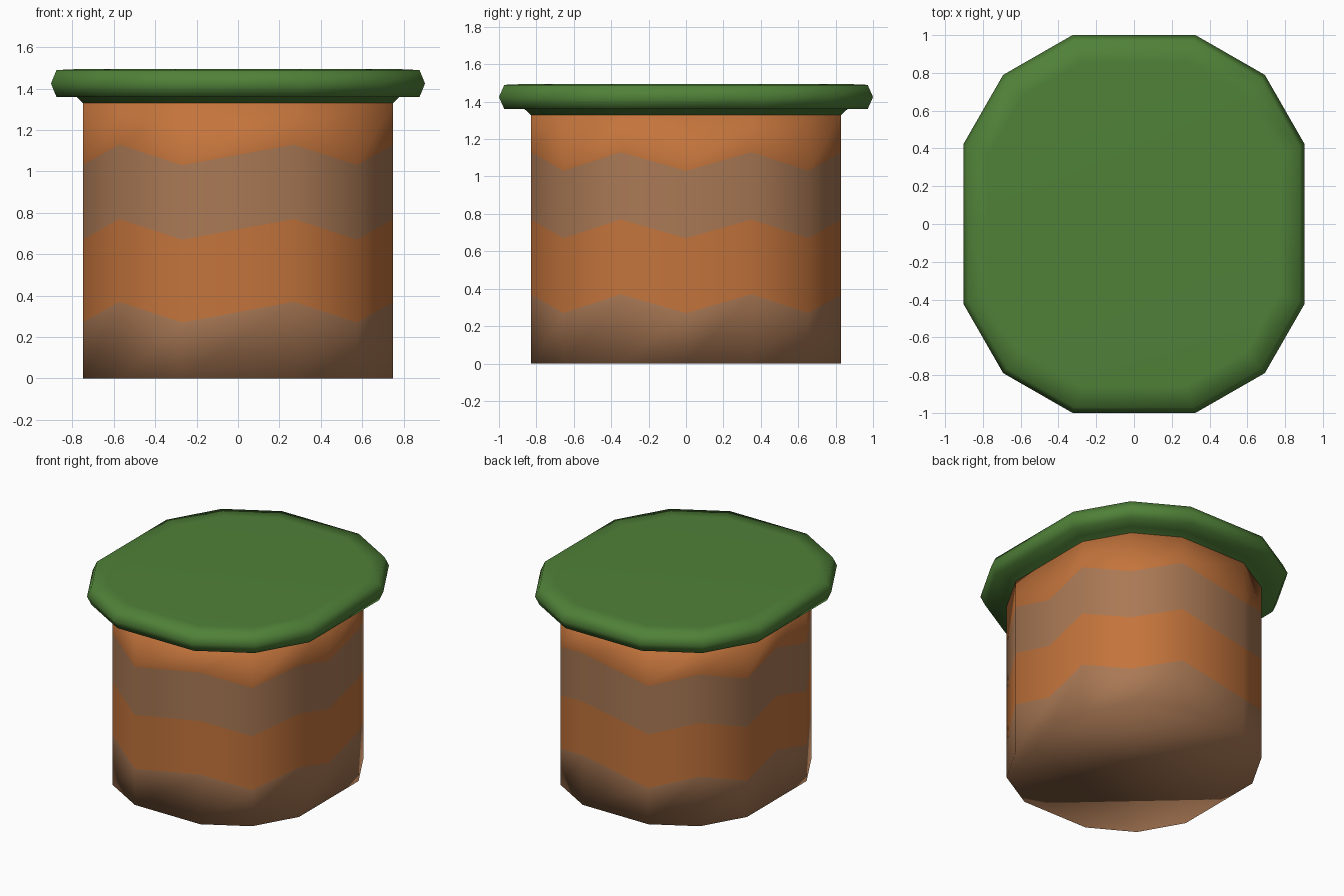
import bpy, bmesh

if "Cube" in bpy.data.objects:
    bpy.data.objects.remove(bpy.data.objects["Cube"])

# 14-sided plan outline: one quarter mirrored to all four, listed counter-clockwise
quarter = [(0.75, 0.35), (0.575, 0.655), (0.27, 0.83)]
half = quarter + [(-x, y) for x, y in reversed(quarter)] + [(-0.75, 0.0)]
OUTLINE = half + [(-x, -y) for x, y in half]
N = len(OUTLINE)


def material(name, rgb):
    mat = bpy.data.materials.new(name)
    mat.diffuse_color = (*rgb, 1)
    mat.use_nodes = True
    mat.node_tree.nodes["Principled BSDF"].inputs["Base Color"].default_value = mat.diffuse_color
    return mat


def loft(name, rings, mats, band_slots):
    """Stack scaled outlines (scale, low z, high z) into a closed smooth solid."""
    bm = bmesh.new()
    loops = []
    for scale, low, high in rings:
        loops.append([bm.verts.new((x * scale, y * scale, high if i % 2 == 0 else low))
                      for i, (x, y) in enumerate(OUTLINE)])
    for a, b, slot in zip(loops, loops[1:], band_slots):
        for i in range(N):
            j = (i + 1) % N
            bm.faces.new((a[i], a[j], b[j], b[i])).material_index = slot
    bm.faces.new(loops[0][::-1]).material_index = band_slots[0]
    bm.faces.new(loops[-1]).material_index = band_slots[-1]
    for f in bm.faces:
        f.smooth = True
    bmesh.ops.recalc_face_normals(bm, faces=bm.faces)
    mesh = bpy.data.meshes.new(name)
    bm.to_mesh(mesh)
    bm.free()
    for m in mats:
        mesh.materials.append(m)
    obj = bpy.data.objects.new(name, mesh)
    bpy.context.collection.objects.link(obj)
    return obj


orange = material("orange_earth", (0.55, 0.175, 0.045))
brown = material("brown_earth", (0.40, 0.19, 0.09))
green = material("grass_green", (0.08, 0.22, 0.04))

# Earth column with zigzag strata
loft("earth_column",
     [(1, 0, 0), (1, 0.27, 0.37), (1, 0.67, 0.77), (1, 1.03, 1.13), (1, 1.33, 1.33)],
     [brown, orange], [0, 1, 0, 1])

# Grass cap with a small flared collar and bevelled rim
loft("grass_cap",
     [(s, z, z) for s, z in [(1, 1.33), (1.04, 1.36), (1.17, 1.36),
                             (1.205, 1.425), (1.17, 1.49), (1.03, 1.495)]],
     [green], [0] * 5)
